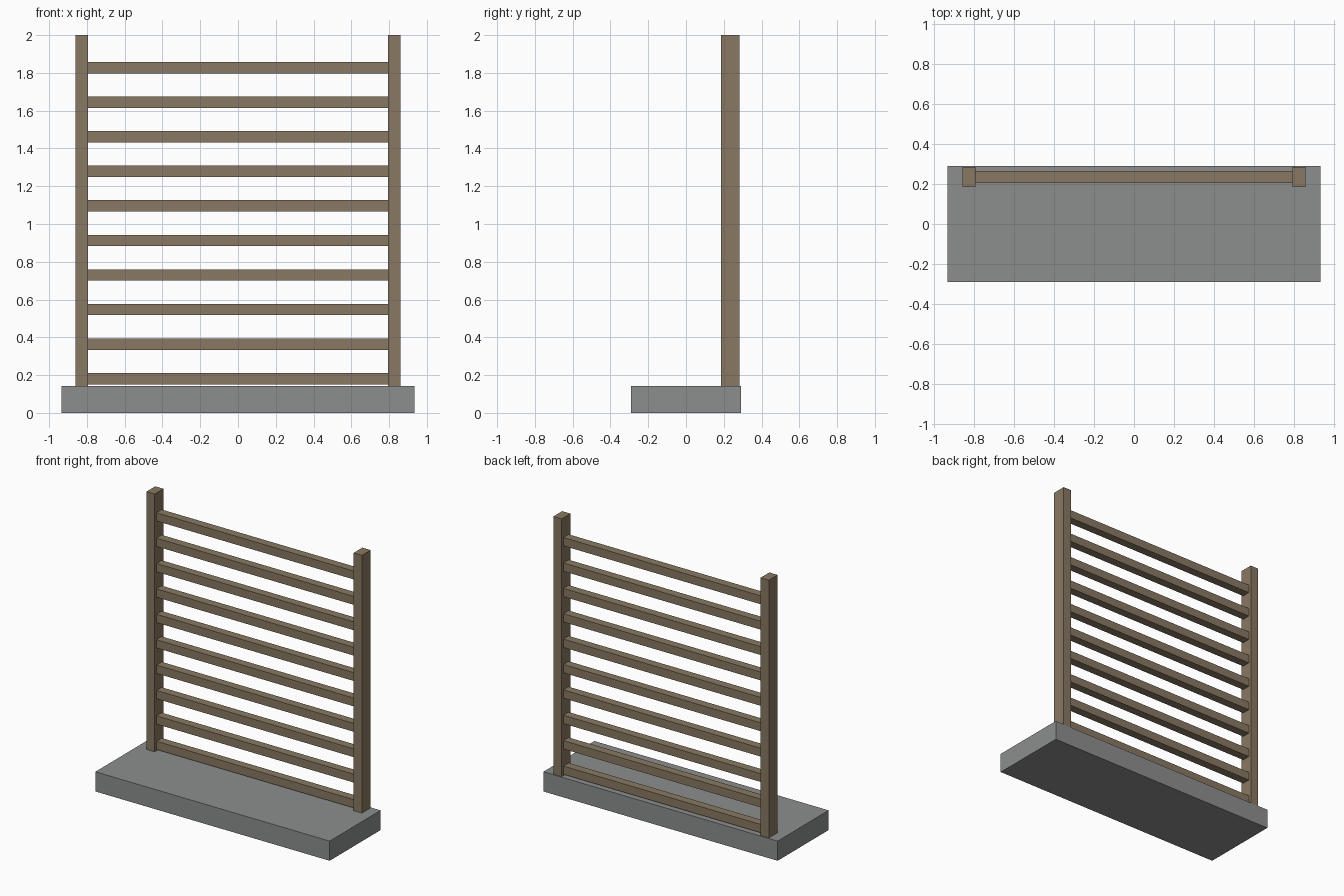
import bpy
import bmesh
from mathutils import Vector

if "Cube" in bpy.data.objects:
    bpy.data.objects.remove(bpy.data.objects["Cube"])


def material(name, rgb):
    m = bpy.data.materials.new(name)
    m.diffuse_color = (*rgb, 1.0)
    m.use_nodes = True
    m.node_tree.nodes["Principled BSDF"].inputs["Base Color"].default_value = m.diffuse_color
    return m


def box(name, lo, hi, mat):
    """Axis-aligned box between two corners."""
    lo, hi = Vector(lo), Vector(hi)
    bm = bmesh.new()
    bmesh.ops.create_cube(bm, size=1)
    bmesh.ops.scale(bm, vec=hi - lo, verts=bm.verts)
    mesh = bpy.data.meshes.new(name)
    bm.to_mesh(mesh)
    bm.free()
    mesh.materials.append(mat)
    ob = bpy.data.objects.new(name, mesh)
    ob.location = (lo + hi) / 2
    bpy.context.collection.objects.link(ob)
    return ob


concrete = material("grey concrete", (0.265, 0.272, 0.268))
wood = material("weathered wood", (0.25, 0.19, 0.122))

BASE_TOP = 0.142
POST_IN, POST_OUT = 0.793, 0.859
RAIL_COUNT, RAIL_SIZE = 10, 0.06
RAIL_Y, RAIL_LOW, RAIL_HIGH = 0.234, 0.181, 1.828

# Concrete plinth
box("base_slab", (-0.934, -0.29, 0), (0.934, 0.29, BASE_TOP), concrete)

# Upright posts on both sides
box("left_post", (-POST_OUT, 0.184, BASE_TOP), (-POST_IN, 0.284, 2), wood)
box("right_post", (POST_IN, 0.184, BASE_TOP), (POST_OUT, 0.284, 2), wood)

# Evenly spaced horizontal rails between the posts
h = RAIL_SIZE / 2
for i in range(RAIL_COUNT):
    z = RAIL_LOW + (RAIL_HIGH - RAIL_LOW) * i / (RAIL_COUNT - 1)
    box(f"rail_{i + 1}", (-POST_IN, RAIL_Y - h, z - h), (POST_IN, RAIL_Y + h, z + h), wood)
